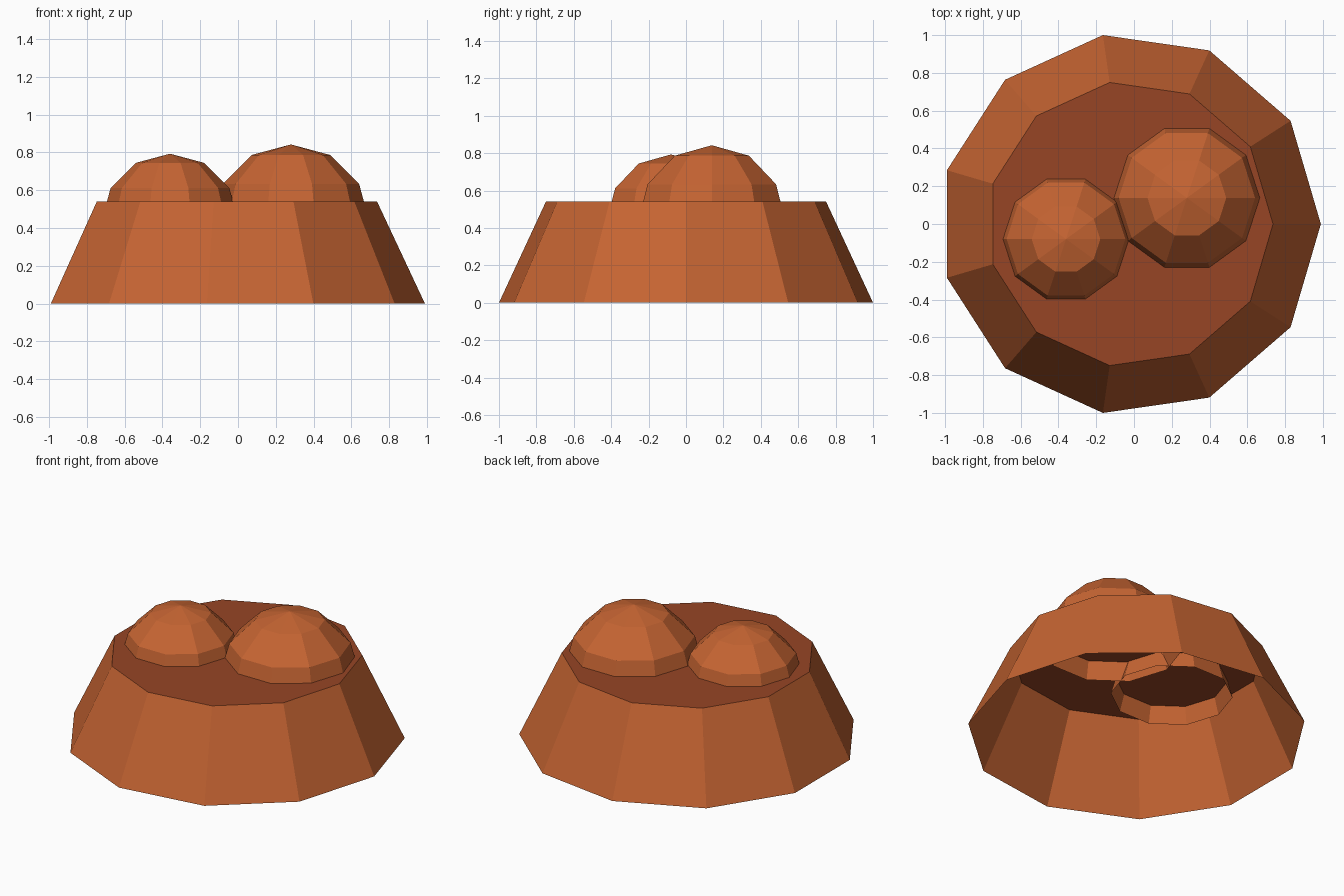
import bpy
import bmesh
from math import sin, cos, pi, radians

cube = bpy.data.objects.get("Cube")
if cube:
    bpy.data.objects.remove(cube, do_unlink=True)


def make_material(name, rgb):
    mat = bpy.data.materials.new(name)
    mat.use_nodes = True
    mat.diffuse_color = (*rgb, 1)
    mat.node_tree.nodes["Principled BSDF"].inputs["Base Color"].default_value = (*rgb, 1)
    return mat


clay = make_material("orange clay", (0.56, 0.127, 0.032))
dark_clay = make_material("dark clay", (0.31, 0.06, 0.0185))


def ring(bm, sides, radius, z):
    return [bm.verts.new((radius * cos(2 * pi * i / sides), radius * sin(2 * pi * i / sides), z))
            for i in range(sides)]


def bridge(bm, low, high):
    n = len(low)
    for i in range(n):
        j = (i + 1) % n
        bm.faces.new((low[i], low[j], high[j], high[i]))


def finish(bm, name, location, materials):
    mesh = bpy.data.meshes.new(name)
    bm.to_mesh(mesh)
    bm.free()
    for mat in materials:
        mesh.materials.append(mat)
    obj = bpy.data.objects.new(name, mesh)
    obj.location = location
    bpy.context.collection.objects.link(obj)
    return obj


# Tapered mound, open underneath, with a darker flat top
bm = bmesh.new()
foot = ring(bm, 11, 1.0103, 0)
brim = ring(bm, 11, 0.757, 0.54)
bridge(bm, foot, brim)
bm.faces.new(brim).material_index = 1
finish(bm, "mound", (-0.021, 0, 0), [clay, dark_clay])


# Half-sphere lumps, open at their equator and sunk through the top
def lump(name, location, radius):
    bm = bmesh.new()
    rows = [ring(bm, 10, radius * cos(radians(a)), radius * sin(radians(a))) for a in (0, 30, 60)]
    for low, high in zip(rows, rows[1:]):
        bridge(bm, low, high)
    tip = bm.verts.new((0, 0, radius))
    last = rows[-1]
    for i in range(10):
        bm.faces.new((last[i], last[(i + 1) % 10], tip))
    return finish(bm, name, location, [clay])


lump("large_lump", (0.28, 0.138, 0.425), 0.417)
lump("small_lump", (-0.36, -0.08, 0.43), 0.363)
